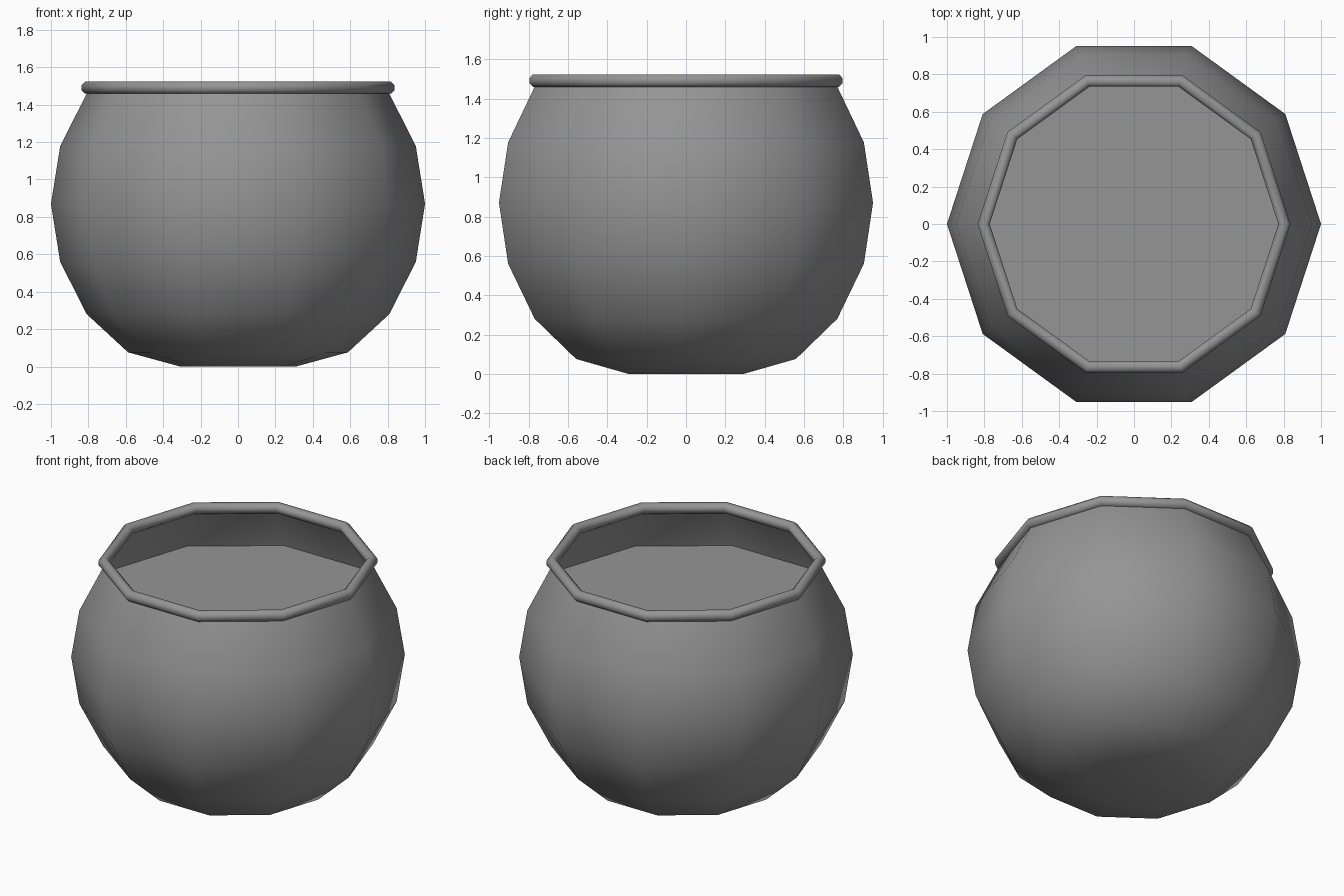
import bpy, bmesh, math

if "Cube" in bpy.data.objects:
    bpy.data.objects.remove(bpy.data.objects["Cube"])

SIDES = 10

# Dark grey glass
grey = bpy.data.materials.new("dark_grey")
grey.diffuse_color = (0.3, 0.3, 0.3, 1)
grey.use_nodes = True
grey.node_tree.nodes["Principled BSDF"].inputs["Base Color"].default_value = grey.diffuse_color


def lathe(name, profile, closed=False, scale=1.0, smooth_angle=60):
    """Spin (radius, z) points about z; radius 0 makes a pole."""
    bm = bmesh.new()
    rings = []
    for r, z in profile:
        if r == 0:
            rings.append([bm.verts.new((0, 0, z))] * SIDES)
        else:
            rings.append([bm.verts.new((scale * r * math.cos(math.tau * i / SIDES),
                                        scale * r * math.sin(math.tau * i / SIDES), z))
                          for i in range(SIDES)])
    pairs = list(zip(rings, rings[1:]))
    if closed:
        pairs.append((rings[-1], rings[0]))
    for a, b in pairs:
        for i in range(SIDES):
            j = (i + 1) % SIDES
            corners = list(dict.fromkeys([a[i], a[j], b[j], b[i]]))
            bm.faces.new(corners)
    mesh = bpy.data.meshes.new(name)
    bm.to_mesh(mesh)
    bm.free()
    mesh.materials.append(grey)
    ob = bpy.data.objects.new(name, mesh)
    bpy.context.collection.objects.link(ob)
    bpy.ops.object.select_all(action='DESELECT')
    ob.select_set(True)
    bpy.context.view_layer.objects.active = ob
    bpy.ops.object.shade_smooth_by_angle(angle=math.radians(smooth_angle))
    return ob


# Thin glass bowl: sphere with flattened bottom and open top
wall = [(0.309, 0.0), (0.588, 0.076), (0.809, 0.28), (0.951, 0.56),
        (1.0, 0.87), (0.951, 1.177)]
lathe("bowl", [(0, 0)] + wall + [(0.809, 1.46)])

# Water filling the bowl, just inside the glass, with a flat surface
water = [(0, 0.006)] + [(r, z + 0.006) for r, z in wall[:-1]] + [(0.951, 1.177), (0, 1.177)]
lathe("water", water, scale=0.994)

# Rolled rim around the opening
rim = [(0.804 + 0.035 * math.cos(math.tau * (k + 0.5) / 8),
        1.491 + 0.035 * math.sin(math.tau * (k + 0.5) / 8)) for k in range(8)]
lathe("rim", rim, closed=True)
